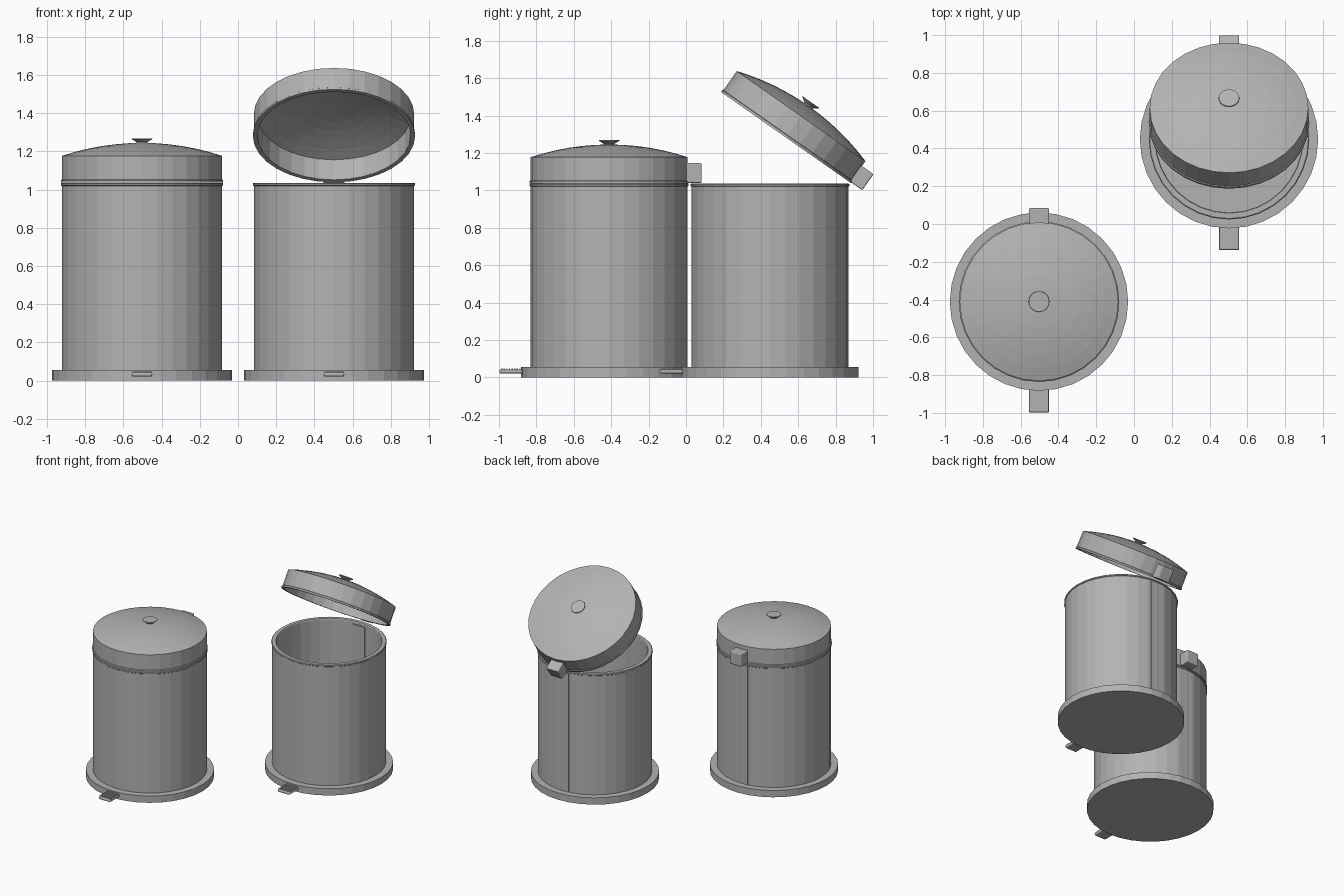
import bpy, bmesh, math
from mathutils import Matrix, Vector

cube = bpy.data.objects.get("Cube")
if cube:
    bpy.data.objects.remove(cube, do_unlink=True)

# One brushed grey for everything
grey = bpy.data.materials.new("metal_grey")
grey.use_nodes = True
colour = (0.45, 0.45, 0.45, 1)
grey.diffuse_color = colour
grey.node_tree.nodes["Principled BSDF"].inputs["Base Color"].default_value = colour


def finish(name, bm, place):
    bmesh.ops.recalc_face_normals(bm, faces=bm.faces)
    mesh = bpy.data.meshes.new(name)
    bm.to_mesh(mesh)
    bm.free()
    mesh.materials.append(grey)
    obj = bpy.data.objects.new(name, mesh)
    obj.matrix_world = place
    bpy.context.collection.objects.link(obj)
    return obj


def lathe(name, profile, place, sides=32):
    """Spin a (radius, height) profile around z."""
    bm = bmesh.new()
    verts = [bm.verts.new((0, -r, z)) for r, z in profile]
    edges = [bm.edges.new(pair) for pair in zip(verts, verts[1:])]
    bmesh.ops.spin(bm, geom=verts + edges, cent=(0, 0, 0), axis=(0, 0, 1),
                   angle=math.tau, steps=sides)
    bmesh.ops.remove_doubles(bm, verts=bm.verts, dist=1e-4)
    return finish(name, bm, place)


def box(name, low, high, place, bevel=0.0):
    low, high = Vector(low), Vector(high)
    bm = bmesh.new()
    bmesh.ops.create_cube(bm, size=1, matrix=Matrix.Translation((low + high) / 2)
                          @ Matrix.Diagonal((*(high - low), 1)))
    obj = finish(name, bm, place)
    if bevel:
        mod = obj.modifiers.new("rounded_edges", "BEVEL")
        mod.width = bevel
        mod.segments = 3
    return obj


def dome(radius, base, rise, steps=6):
    """Points of a shallow arc from the edge up to the centre."""
    ball = (radius ** 2 + rise ** 2) / (2 * rise)
    sweep = math.asin(radius / ball)
    arc = [sweep * (1 - i / steps) for i in range(steps + 1)]
    return [(ball * math.sin(a), base + rise - ball * (1 - math.cos(a))) for a in arc]


def make_bin(side, place, lid_place):
    # Base disc
    lathe(side + "_base", [(0, 0), (0.472, 0), (0.472, 0.055), (0, 0.055)], place)
    # Hollow body with a small lip
    lathe(side + "_body", [(0, 0.055), (0.42, 0.055), (0.42, 1.02), (0.425, 1.024),
                           (0.425, 1.032), (0.42, 1.036), (0.392, 1.036),
                           (0.388, 1.03), (0.388, 0.07), (0, 0.07)], place)
    # Flat strip down the back, showing inside and out
    box(side + "_back_strip", (-0.055, 0.375, 0.055), (0.055, 0.4185, 1.015), place)

    # Pedal with grip ridges
    box(side + "_pedal", (-0.054, -0.587, 0.02), (0.054, -0.44, 0.043), place, 0.01)
    for i in range(8):
        y = -0.578 + i * 0.014
        box(f"{side}_pedal_ridge_{i + 1}", (-0.05, y, 0.035), (0.05, y + 0.007, 0.047), place)

    # Lid shell: outer bead, wall and dome, then the inside back down
    outer = [(0.42, 0.016)] + dome(0.42, 0.14, 0.068)
    inner = dome(0.402, 0.128, 0.064)[::-1]
    lathe(side + "_lid", [(0.402, 0), (0.425, 0), (0.425, 0.012)] + outer
          + inner + [(0.402, 0)], lid_place)
    # Flared knob
    lathe(side + "_lid_knob", [(0, 0.2), (0.026, 0.2), (0.03, 0.213), (0.055, 0.228),
                               (0.054, 0.232), (0, 0.232)], lid_place, 24)
    # Hinge block at the back of the lid
    box(side + "_lid_hinge", (-0.054, 0.405, 0.003), (0.054, 0.495, 0.108), lid_place, 0.008)


# Closed bin in front, open bin behind
make_bin("right", Matrix.Translation((-0.503, -0.411, 0)),
         Matrix.Translation((-0.503, -0.411, 1.037)))
make_bin("left", Matrix.Translation((0.503, 0.449, 0)),
         Matrix.Translation((0.503, 0.535, 1.282)) @ Matrix.Rotation(math.radians(-35), 4, "X"))
